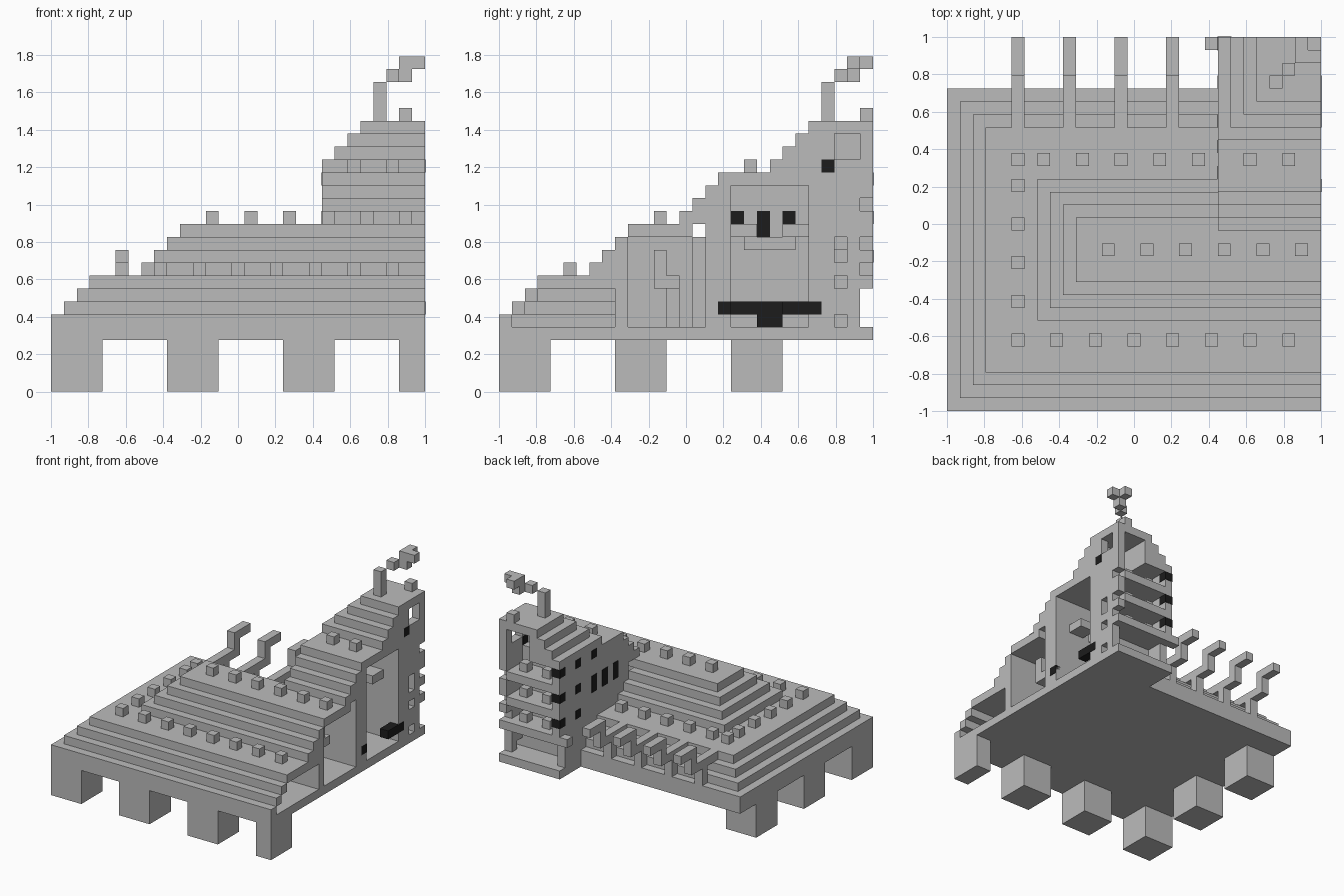
import bpy, bmesh
from mathutils import Vector, Matrix

cube = bpy.data.objects.get("Cube")
if cube:
    bpy.data.objects.remove(cube, do_unlink=True)

N = 29            # blocks along the longest side
U = 2 / N         # size of one block


def material(name, value):
    mat = bpy.data.materials.new(name)
    mat.use_nodes = True
    colour = (value, value, value, 1)
    mat.diffuse_color = colour
    mat.node_tree.nodes["Principled BSDF"].inputs["Base Color"].default_value = colour
    return mat


GREY = material("stone grey", 0.5)
BLACK = material("window black", 0.012)


def blocks(box):
    """All block cells between two corners."""
    x0, y0, z0, x1, y1, z1 = box
    return {(x, y, z) for x in range(x0, x1) for y in range(y0, y1) for z in range(z0, z1)}


def finish(name, bm, mat):
    mesh = bpy.data.meshes.new(name)
    bm.to_mesh(mesh)
    bm.free()
    mesh.materials.append(mat)
    bpy.context.collection.objects.link(bpy.data.objects.new(name, mesh))


def place(p):
    return Vector((p[0] * U - 1, p[1] * U - 1, p[2] * U))


def solid(name, boxes, cuts=()):
    """Union of block boxes minus cut boxes, skinned with merged flat faces."""
    cells = set().union(*map(blocks, boxes))
    for cut in cuts:
        cells -= blocks(cut)
    bm = bmesh.new()
    verts = {}
    for cell in cells:
        for axis in range(3):
            for side in (0, 1):
                near = list(cell)
                near[axis] += 2 * side - 1
                if tuple(near) in cells:
                    continue
                ring = []
                for a, b in ((0, 0), (1, 0), (1, 1), (0, 1)):
                    p = list(cell)
                    p[axis] += side
                    p[(axis + 1) % 3] += a
                    p[(axis + 2) % 3] += b
                    p = tuple(p)
                    if p not in verts:
                        verts[p] = bm.verts.new(place(p))
                    ring.append(verts[p])
                bm.faces.new(ring if side else ring[::-1])
    bmesh.ops.dissolve_limit(bm, angle_limit=0.01, verts=bm.verts[:], edges=bm.edges[:])
    finish(name, bm, GREY)


def cell(x, y, z):
    return (x, y, z, x + 1, y + 1, z + 1)


# Rooms opened on the cutaway side
rooms = [(n + 1, n + 1, 5 + n, N, 9, 6 + n) for n in range(3)]
rooms += [(11, 10, 5, N, 15, 12), (21, 15, 5, N, 16, 12), (22, 18, 5, N, 24, 16)]

# Base slab and square legs along the front and the right side
solid("base_slab", [(0, 0, 4, N, 25, 5), (21, 25, 4, N, N, 5)])
solid("legs", [(x, 0, 0, min(x + 4, N), 4, 4) for x in range(0, N, 9)]
      + [(0, y, 0, 4, y + 4, 4) for y in (9, 18)])

# Stepped terraces
solid("lower_terrace", [(n, n, 5 + n, N, 25 - n, 6 + n) for n in range(4)], rooms)
solid("upper_terrace", [(7 + n, 7 + n, 9 + n, N, 18 - n, 10 + n) for n in range(4)], rooms)

# Tower with stepped roof, open back galleries and notched side wall
tower = [(21, 16, 5, N, 28, 8), (21, 16, 8, N, N, 13)]
for n in range(4):
    tower += [(21, 14 + n, 13 + n, N, N, 14 + n), (21 + n, 21 + n, 17 + n, N, N, 18 + n)]
galleries = [(22, 26, z, 28, N, z + h) for z, h in ((5, 3), (9, 2), (12, 2), (15, 2))]
galleries += [(25, 25, 17, 28, N, 20), (28, 26, 18, N, 28, 20)]
holes = [cell(28, 26, z) for z in (5, 8, 10, 11)] + [cell(28, 28, z) for z in (9, 11, 14)]
solid("tower", tower, rooms + galleries + holes)
solid("tower_eave", [cell(20, 28, 8)])

# Gallery railings
solid("gallery_railings", [cell(x, 27, z) for x in (23, 26) for z in (9, 12, 15)])

# Rows of cube studs on each terrace
studs = [cell(x, 5, 9) for x in range(5, 27, 3)]
studs += [cell(5, y, 9) for y in range(8, 18, 3)]
studs += [cell(x, 19, 9) for x in (5, 7, 10, 13, 16, 19)]
studs += [cell(x, 12, 13) for x in range(12, 28, 3)]
studs += [cell(x, 19, 17) for x in (23, 26)] + [cell(27, 28, 21)]
solid("studs", studs)

# Bent brackets reaching out of the back
for i, x in enumerate((5, 9, 13, 17)):
    solid(f"back_bracket_{i + 1}", [(x, 22, 8, x + 1, 26, 9), (x, 24, 6, x + 1, 25, 8),
                                    (x, 26, 8, x + 1, 27, 10), (x, 26, 10, x + 1, N, 11)])

# Chimney and drifting smoke
solid("chimney", [(25, 25, 21, 26, 26, 24)])
solid("smoke", [cell(26, 26, 24), cell(27, 27, 24), cell(27, 27, 25),
                cell(28, 27, 25), cell(27, 28, 25)])

# Furniture inside the rooms
solid("lower_furniture", [(25, 12, 8, 27, 14, 9), (26, 12, 9, 27, 13, 11), (25, 13, 5, 26, 14, 8)])
solid("upper_shelves", [(25, 18, 12, 27, 20, 13), (25, 22, 12, 27, 24, 13),
                        (24, 19, 11, 25, 23, 12), (22, 20, 11, 25, 21, 12)])


def dark_blocks(name, cells):
    """Dark blocks standing just proud of the wall they sit in."""
    bm = bmesh.new()
    for x, y, z, tall in cells:
        centre = place((x + 0.5, y + 0.5, z + tall / 2))
        size = Vector((U, U, U * tall)) + Vector((0.006, 0.0, 0.0))
        if y == 28:
            size.y += 0.006
        bmesh.ops.create_cube(bm, size=1, matrix=Matrix.Translation(centre) @ Matrix.Diagonal(size.to_4d()))
    finish(name, bm, BLACK)


# Windows on the tower's inner wall, with corner windows
dark_blocks("tower_windows",
            [(21, y, z, 1) for y in (28, 25) for z in (10, 13, 16)]
            + [(21, 22, 16, 1)] + [(21, y, 12, 2) for y in (18, 20, 22)])

# Dark bar, its foot and a lamp on the cutaway side
dark_blocks("dark_bar", [(28, y, 6, 1) for y in (17, 22, 23, 24)]
            + [(22, y, 6, 1) for y in range(18, 22)]
            + [(22, y, 5, 1) for y in (20, 21)] + [(28, 25, 17, 1)])
